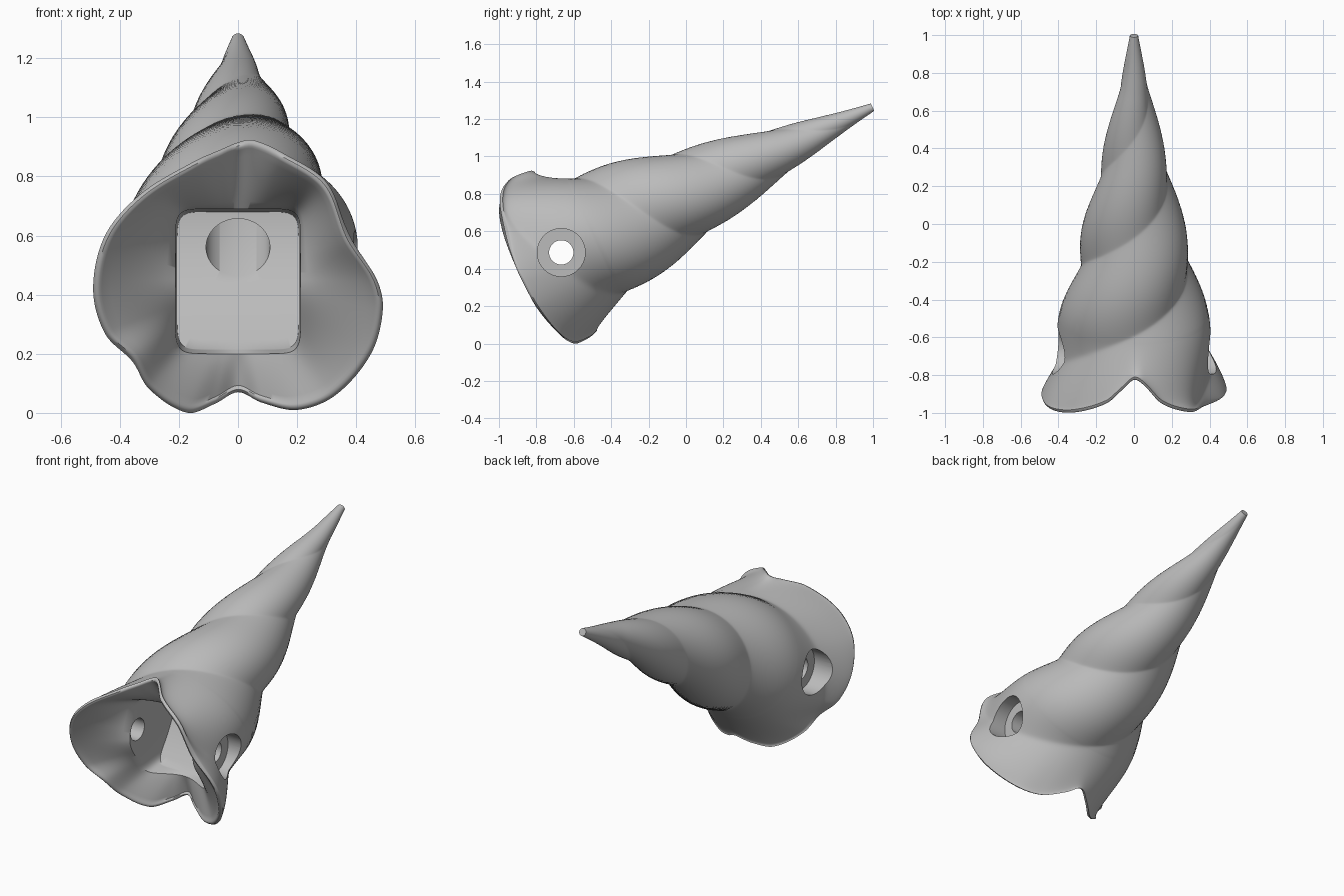
import bpy, bmesh, math
from mathutils import Vector

if "Cube" in bpy.data.objects:
    bpy.data.objects.remove(bpy.data.objects["Cube"], do_unlink=True)

SEG = 240
AXIS = Vector((0, 0.905, 0.425))
UP = Vector((0, -0.425, 0.905))
SIDE = Vector((1, 0, 0))
MID_Z = 0.45

# Outline of the flared lip, clockwise from the top
LIP = [(.05, -.835, .923), (.15, -.935, .88), (.3, -.98, .78), (.38, -.95, .59),
       (.47, -.91, .45), (.49, -.87, .35), (.45, -.79, .2), (.33, -.68, .06),
       (.2, -.6, .01), (.08, -.52, .035), (0, -.475, .07), (-.08, -.52, .03),
       (-.17, -.6, 0), (-.3, -.7, .08), (-.36, -.78, .18), (-.45, -.83, .27),
       (-.49, -.9, .42), (-.45, -.965, .6), (-.33, -.983, .74), (-.15, -.935, .85),
       (-.06, -.86, .89), (0, -.81, .915)]


def lip_angle(p):
    return math.atan2(p[2] - MID_Z, p[0]) % math.tau


KNOTS = sorted((lip_angle(p), Vector(p)) for p in LIP)
COUNT = len(KNOTS)


def knot(i):
    turn, k = divmod(i, COUNT)
    return KNOTS[k][0] + turn * math.tau, KNOTS[k][1]


def lip(a):
    """Smooth closed curve through the lip outline, by angle."""
    a %= math.tau
    i = sum(1 for k in KNOTS if k[0] <= a) - 1
    (a0, p0), (a1, p1), (a2, p2), (a3, p3) = [knot(i + j) for j in (-1, 0, 1, 2)]
    h = a2 - a1
    m1 = (p2 - p0) / (a2 - a0) * h
    m2 = (p3 - p1) / (a3 - a1) * h
    u = (a - a1) / h
    return (p1 * (2 * u**3 - 3 * u**2 + 1) + m1 * (u**3 - 2 * u**2 + u)
            + p2 * (3 * u**2 - 2 * u**3) + m2 * (u**3 - u**2))


def crease_angle(t):
    return math.pi / 2 * (1 - (t + 0.165) / 0.2625)


def body(t, a):
    """Twisted two-strand horn, t along the axis and a around it."""
    r = max(0.296 - 0.2 * t, 0.248 - 0.157 * t)
    bulge = math.sqrt(math.sin(a - crease_angle(t)) ** 2 + 0.004)
    bulge *= 0.135 + 0.05 * math.cos(a) ** 2
    r *= 1 + bulge * min(1, (1.44 - t) * 3)
    return AXIS * t + UP * (0.72 + r * math.sin(a)) + SIDE * (r * math.cos(a))


def box_point(a, half, up, down, power=9):
    """Point of a rounded rectangle in the direction a."""
    c, s = math.cos(a), math.sin(a)
    h = up if s > 0 else down
    r = (abs(c / half) ** power + abs(s / h) ** power) ** (-1 / power)
    return r * c, r * s


def socket_mouth(a):
    x, z = box_point(a, 0.212, 0.24, 0.25)
    s = math.sin(a)
    return Vector((x, -0.74 + (0.225 if s < 0 else 0.08) * s * s, MID_Z + z))


def on_wall(x, z):
    """Curved rear wall of the socket."""
    return Vector((x, -0.28 - 0.12 * ((0.68 - z) / 0.35) ** 2, z))


def socket_back(a):
    x, z = box_point(a, 0.206, 0.23, 0.235)
    return on_wall(x, MID_Z + z)


def bore(a):
    return on_wall(0.108 * math.cos(a), 0.56 + 0.097 * math.sin(a))


def on_lip(a, scale, dy):
    p = lip(a)
    return Vector((p.x * scale, p.y + dy, MID_Z + (p.z - MID_Z) * scale))


# Rings from the tip, following the twist down to the flare
START = -0.2
angles = [math.tau * i / SEG + crease_angle(START) for i in range(SEG)]
rings = []
for k in range(71):
    t = 1.44 + (START - 1.44) * k / 70
    turn = crease_angle(t) - crease_angle(START)
    rings.append([body(t, a + turn) for a in angles])


def flare(a, s):
    edge = lip(a)
    t = START + (edge.dot(AXIS) - START) * s
    return body(t, a).lerp(edge, s ** 2.2)


# Flare, rounded lip, socket and bore
for k in range(1, 37):
    rings.append([flare(a, k / 36) for a in angles])
for scale, dy in ((0.99, -0.01), (0.975, -0.015), (0.955, -0.013)):
    rings.append([on_lip(a, scale, dy) for a in angles])
for k in range(8):
    rings.append([on_lip(a, 0.94, -0.006).lerp(socket_mouth(a), k / 8) for a in angles])
for k in range(9):
    rings.append([socket_mouth(a).lerp(socket_back(a), k / 8) for a in angles])
for k in range(1, 9):
    ring = []
    for a in angles:
        p = socket_back(a).lerp(bore(a), k / 8)
        ring.append(on_wall(p.x, p.z))
    rings.append(ring)
rings.append([bore(a) + Vector((0, 0.55, 0.29)) for a in angles])

bm = bmesh.new()
grid = [[bm.verts.new(p) for p in ring] for ring in rings]
for r0, r1 in zip(grid, grid[1:]):
    for i in range(SEG):
        j = (i + 1) % SEG
        bm.faces.new((r0[i], r0[j], r1[j], r1[i]))
bm.faces.new(grid[0])
bm.faces.new(grid[-1])
bmesh.ops.recalc_face_normals(bm, faces=bm.faces)
mesh = bpy.data.meshes.new("horn")
bm.to_mesh(mesh)
bm.free()
horn = bpy.data.objects.new("horn", mesh)
bpy.context.collection.objects.link(horn)

# Single grey material
grey = bpy.data.materials.new("plain grey")
grey.use_nodes = True
colour = (0.5, 0.5, 0.5, 1)
grey.diffuse_color = colour
grey.node_tree.nodes["Principled BSDF"].inputs["Base Color"].default_value = colour
mesh.materials.append(grey)


# Screw holes with wide recesses on both sides
def cut_hole(name, radius, x0, x1):
    bpy.ops.mesh.primitive_cylinder_add(
        vertices=64, radius=radius, depth=abs(x1 - x0),
        location=((x0 + x1) / 2, -0.667, 0.487), rotation=(0, math.pi / 2, 0))
    cutter = bpy.context.object
    cutter.name = name
    cutter.data.materials.append(grey)
    bpy.context.view_layer.objects.active = horn
    mod = horn.modifiers.new(name, 'BOOLEAN')
    mod.operation = 'DIFFERENCE'
    mod.solver = 'EXACT'
    mod.object = cutter
    bpy.ops.object.modifier_apply(modifier=mod.name)
    bpy.data.objects.remove(cutter, do_unlink=True)


cut_hole("screw_hole", 0.065, -0.7, 0.7)
for side in (-1, 1):
    cut_hole("screw_recess", 0.128, side * 0.31, side * 0.7)

bpy.ops.object.select_all(action='DESELECT')
horn.select_set(True)
bpy.context.view_layer.objects.active = horn
bpy.ops.object.shade_smooth_by_angle(angle=math.radians(45))
